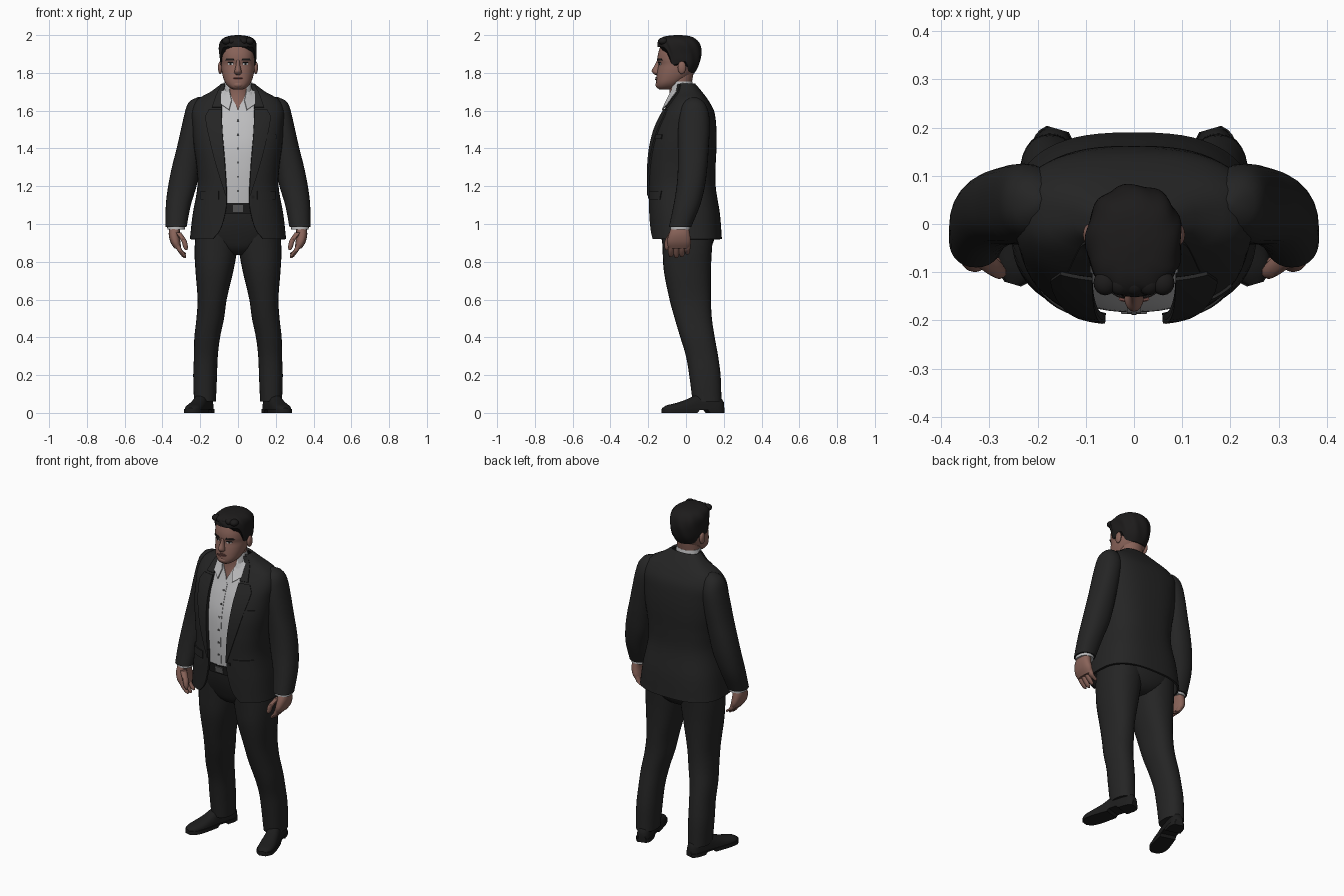
import bpy, bmesh
from math import sin, cos, asin, pi, radians
from mathutils import Vector, Matrix

if "Cube" in bpy.data.objects:
    bpy.data.objects.remove(bpy.data.objects["Cube"])


def material(name, r, g, b):
    m = bpy.data.materials.new(name)
    m.use_nodes = True
    m.diffuse_color = (r, g, b, 1)
    m.node_tree.nodes["Principled BSDF"].inputs["Base Color"].default_value = (r, g, b, 1)
    return m


suit = material("charcoal suit", .018, .018, .018)
leather = material("black leather", .012, .012, .012)
white = material("white shirt", .52, .52, .53)
skin = material("skin", .25, .125, .1)
lip = material("lips", .17, .07, .06)
dark = material("dark hair", .012, .011, .011)
metal = material("grey metal", .1, .1, .1)


def interp(table, z):
    """Smooth interpolation of table rows keyed by their first entry."""
    if z <= table[0][0]:
        return table[0][1:]
    if z >= table[-1][0]:
        return table[-1][1:]
    i = max(k for k, row in enumerate(table) if row[0] <= z)
    a, b = table[i], table[i + 1]
    before, after = table[max(i - 1, 0)], table[min(i + 2, len(table) - 1)]
    h = b[0] - a[0]
    t = (z - a[0]) / h
    out = []
    for k in range(1, len(a)):
        ma = (b[k] - before[k]) / (b[0] - before[0]) * h
        mb = (after[k] - a[k]) / (after[0] - a[0]) * h
        out.append((2*t**3 - 3*t*t + 1) * a[k] + (t**3 - 2*t*t + t) * ma
                   + (3*t*t - 2*t**3) * b[k] + (t**3 - t*t) * mb)
    return out


def power(v, p):
    return abs(v) ** p * (1 if v >= 0 else -1)


def surf(prof, z, theta, p, offset=0):
    """Point on a body section; rows are height, half width, front, back, centre x."""
    w, yf, yb, *cx = interp(prof, z)
    x, d, yc = w * power(sin(theta), p), (yb - yf) / 2, (yf + yb) / 2
    y = -d * power(cos(theta), p)
    n = Vector((x / w**2, y / d**2, 0)).normalized() * offset
    return Vector((x + (cx[0] if cx else 0), yc + y, z)) + n


def angle_at(prof, z, x, p):
    return asin(min(1, max(0, x) / interp(prof, z)[0]) ** (1 / p))


def finish(name, bm, mat, mirror, thick=0):
    me = bpy.data.meshes.new(name)
    bm.to_mesh(me)
    bm.free()
    me.materials.append(mat)
    me.polygons.foreach_set("use_smooth", [True] * len(me.polygons))
    ob = bpy.data.objects.new(name, me)
    bpy.context.collection.objects.link(ob)
    if thick:
        m = ob.modifiers.new("Thickness", "SOLIDIFY")
        m.thickness, m.offset = thick, -1
    if mirror:
        ob.modifiers.new("Mirror", "MIRROR").use_clip = False
    m = ob.modifiers.new("Sharp edges", "EDGE_SPLIT")
    m.split_angle = radians(45)
    return ob


def skin_rows(name, rows, mat, closed=True, mirror=False, thick=0):
    bm = bmesh.new()
    vs = [[bm.verts.new(p) for p in row] for row in rows]
    n = len(rows[0])
    for lo, hi in zip(vs, vs[1:]):
        for c in range(n if closed else n - 1):
            d = (c + 1) % n
            bm.faces.new((lo[c], lo[d], hi[d], hi[c]))
    if closed:
        bm.faces.new(vs[0][::-1])
        bm.faces.new(vs[-1])
        bmesh.ops.recalc_face_normals(bm, faces=bm.faces)
    return finish(name, bm, mat, mirror, thick)


def body(name, prof, mat, p=1, n=24, nz=24, mirror=False, z0=None, z1=None):
    z0, z1 = z0 or prof[0][0], z1 or prof[-1][0]
    rows = [[surf(prof, z0 + (z1 - z0) * r / nz, 2 * pi * c / n, p) for c in range(n)]
            for r in range(nz + 1)]
    return skin_rows(name, rows, mat, True, mirror)


def open_shell(name, prof, gap, mat, p, thick, n=56, nz=50):
    """Garment wrapped round the body and open down the front."""
    z0, z1, rows = prof[0][0], prof[-1][0], []
    for r in range(nz + 1):
        z = z0 + (z1 - z0) * r / nz
        a = angle_at(prof, z, interp(gap, z)[0], p)
        rows.append([surf(prof, z, a + (2 * pi - 2 * a) * c / n, p) for c in range(n + 1)])
    return skin_rows(name, rows, mat, False, False, thick)


def patch(name, prof, edges, mat, p, offset=.006, mirror=True, n=6, nz=12):
    """Thin plate lying on a surface; edges are height, inner x, outer x."""
    rows = []
    for r in range(nz + 1):
        z = edges[0][0] + (edges[-1][0] - edges[0][0]) * r / nz
        a, b = (angle_at(prof, z, x, p) for x in interp(edges, z))
        rows.append([surf(prof, z, a + (b - a) * c / n, p, offset) for c in range(n + 1)])
    return skin_rows(name, rows, mat, False, mirror, offset)


def blob(name, loc, size, mat, mirror=False):
    bm = bmesh.new()
    bmesh.ops.create_uvsphere(bm, u_segments=16, v_segments=10, radius=1,
                              matrix=Matrix.Translation(loc) @ Matrix.Diagonal((*size, 1)))
    return finish(name, bm, mat, mirror)


# Jacket with lapels, collar and pockets
BOX = .75
coat = [(.92, .255, -.19, .19), (1.05, .24, -.197, .18), (1.2, .215, -.2, .157),
        (1.31, .22, -.2, .157), (1.42, .235, -.188, .162), (1.52, .242, -.16, .16),
        (1.6, .245, -.118, .148), (1.66, .215, -.075, .115), (1.7, .145, -.05, .085),
        (1.745, .085, -.045, .047)]
coat_gap = [(.92, .135), (.96, .1), (1.02, .077), (1.12, .06), (1.3, .068),
            (1.5, .084), (1.6, .087), (1.68, .08), (1.745, .065)]
open_shell("jacket", coat, coat_gap, suit, BOX, .012)
patch("lapels", coat, [(1.15, .058, .064), (1.3, .066, .11), (1.45, .078, .148),
                       (1.58, .085, .17), (1.61, .085, .15)], suit, BOX, .009)
patch("jacket_collar", coat, [(1.62, .085, .135), (1.68, .08, .115), (1.74, .065, .083)],
      suit, BOX, .009)
patch("pocket_flaps", coat, [(1.13, .1, .195), (1.175, .1, .195)], suit, BOX)
patch("breast_pocket", coat, [(1.45, .12, .2), (1.475, .12, .2)], suit, BOX, mirror=False)
patch("jacket_button", coat, [(1.135, .07, .085), (1.15, .07, .085)], leather, BOX, mirror=False)

# Shirt, collar and buttons
shirt = [(1.08, .19, -.175, .13), (1.2, .195, -.182, .13), (1.31, .2, -.182, .13),
         (1.42, .21, -.172, .135), (1.52, .21, -.145, .13), (1.6, .18, -.115, .11),
         (1.66, .12, -.095, .07), (1.7, .083, -.085, .04)]
open_shell("shirt", shirt, [(1.08, 0), (1.55, 0), (1.61, .002), (1.66, .028), (1.7, .045)],
           white, .85, .004)
patch("shirt_placket", shirt, [(1.1, 0, .014), (1.59, 0, .014)], white, .85, .003)
for i in range(6):
    z = 1.17 + i * .075
    patch(f"shirt_button_{i + 1}", shirt, [(z, 0, .005), (z + .01, 0, .005)], metal, .85,
          n=2, nz=2)
band = [(1.67, .08, -.092, .048), (1.755, .07, -.085, .033)]
open_shell("collar_band", band, [(1.67, .04), (1.755, .05)], white, 1, .006, 30, 4)
skin_rows("collar_points", [[(.048, -.128, 1.605), (.09, -.1, 1.635)],
                            [(.035, -.106, 1.655), (.09, -.065, 1.685)],
                            [(.048, -.075, 1.715), (.077, -.015, 1.75)]],
          white, False, True, .006)

# Sleeves and cuffs
sleeve = [(.985, .056, -.09, .028, .328), (1.1, .066, -.066, .075, .316),
          (1.2, .075, -.05, .1, .295), (1.3, .074, -.043, .113, .276),
          (1.4, .07, -.042, .12, .255), (1.5, .067, -.042, .125, .235),
          (1.58, .064, -.035, .122, .22), (1.63, .054, -.02, .105, .215),
          (1.66, .036, .005, .08, .208), (1.672, .012, .03, .055, .2)]
body("sleeves", sleeve, suit, .9, 28, 40, True)
cuff = [(.97, .046, -.082, .02, .328), (1.0, .048, -.083, .022, .328)]
body("shirt_cuffs", cuff, white, .9, 24, 2, True)

# Hands
palm = [(.87, .018, -.092, .016, .318), (.9, .026, -.1, .026, .33),
        (.95, .029, -.09, .02, .338), (1.0, .028, -.07, .01, .328)]
body("palms", palm, skin, .8, 20, 10, True)
for i, name in enumerate(("index", "middle", "ring", "little")):
    y, tip = -.08 + i * .029, .832 + (0, -.006, 0, .014)[i]
    finger = [(tip - .007, .005, y - .006, y + .006, .281), (tip, .011, y - .012, y + .012, .285),
              (.86, .014, y - .015, y + .015, .308), (.895, .016, y - .016, y + .016, .324)]
    body(name + "_fingers", finger, skin, 1, 10, 8, True)
thumb = [(.862, .005, -.108, -.096, .274), (.87, .012, -.113, -.088, .276),
         (.91, .015, -.112, -.075, .286), (.955, .018, -.09, -.05, .318)]
body("thumbs", thumb, skin, 1, 10, 8, True)

# Trousers and belt
leg = [(.06, .058, .035, .188, .175), (.2, .063, .017, .183, .174), (.3, .063, 0, .17, .17),
       (.4, .068, -.03, .152, .163), (.5, .073, -.06, .137, .147), (.6, .077, -.087, .132, .137),
       (.75, .1, -.117, .132, .125), (.86, .112, -.124, .137, .118), (1.0, .11, -.13, .15, .11)]
body("trouser_legs", leg, suit, .88, 28, 40, True)
hips = [(.835, .05, -.06, .08), (.86, .12, -.1, .12), (.92, .21, -.13, .15),
        (1.0, .22, -.155, .155), (1.1, .195, -.172, .13)]
body("trouser_hips", hips, suit, .85, 32, 16)
belt = [(1.055, .206, -.175, .14), (1.11, .198, -.182, .135)]
body("belt", belt, leather, .85, 32, 2)
patch("belt_buckle", belt, [(1.064, 0, .026), (1.1, 0, .026)], metal, .85)

# Shoes, running from heel to toe and turned outward
heel, along, side = Vector((.158, .197, 0)), Vector((.28, -.96, 0)), Vector((.96, .28, 0))
last = [(0, .02, .06), (.02, .036, .085), (.08, .041, .105), (.14, .041, .1), (.2, .045, .072),
        (.26, .047, .052), (.31, .038, .04), (.335, .014, .026)]
upper, sole = [], []
for i in range(29):
    v = .335 * i / 28
    hw, top = interp(last, v)
    base = heel + along * v
    upper.append([base + side * hw * power(cos(a), .8) + Vector((0, 0, .018 + (top - .018) * sin(a)**.8))
                  for a in (pi * k / 12 for k in range(13))])
    under = .014 if .09 < v < .15 else 0
    sole.append([base + side * s * (hw + .004) + Vector((0, 0, z))
                 for s, z in ((1, under), (1, .021), (-1, .021), (-1, under))])
skin_rows("shoe_uppers", upper, leather, True, True)
skin_rows("shoe_soles", sole, leather, True, True)

# Neck and head
neck = [(1.55, .09, -.12, .06), (1.62, .08, -.1, .04), (1.7, .069, -.087, .026),
        (1.8, .068, -.1, .04)]
body("neck", neck, skin)
head = [(1.712, .025, -.14, -.09), (1.722, .045, -.154, -.05), (1.745, .066, -.158, -.02),
        (1.78, .08, -.156, .02), (1.815, .087, -.151, .048), (1.845, .089, -.146, .06),
        (1.87, .091, -.151, .066), (1.91, .091, -.146, .068), (1.95, .083, -.128, .058),
        (1.98, .055, -.09, .03)]
FACE = .88
body("head", head, skin, FACE, 40, 40)
nose = [(1.79, .01, -.165, -.13), (1.8, .02, -.176, -.13), (1.812, .018, -.182, -.13),
        (1.84, .011, -.166, -.13), (1.868, .009, -.153, -.13)]
body("nose", nose, skin, 1, 16, 12)
blob("ears", (.094, -.022, 1.828), (.012, .022, .034), skin, True)
blob("chin", (0, -.142, 1.737), (.03, .02, .018), skin)
patch("eyebrows", head, [(1.866, .018, .066), (1.875, .024, .06)], dark, FACE, .004)
patch("eyes", head, [(1.843, .026, .05), (1.852, .024, .052)], white, FACE, .002)
patch("irises", head, [(1.843, .034, .043), (1.853, .034, .043)], dark, FACE, .003)
patch("eyelids", head, [(1.852, .022, .054), (1.856, .026, .05)], dark, FACE, .004)
patch("upper_lip", head, [(1.772, 0, .03), (1.779, 0, .014)], lip, FACE, .005)
patch("lower_lip", head, [(1.762, 0, .014), (1.77, 0, .028)], lip, FACE, .006)

# Hair, with a hairline that drops from the forehead to the nape
hair = [(1.79, .075, -.15, .04), (1.84, .092, -.15, .068), (1.9, .097, -.15, .081),
        (1.94, .099, -.15, .077), (1.965, .093, -.147, .065), (1.983, .078, -.135, .046),
        (1.995, .05, -.105, .018), (2.0, .012, -.06, -.025)]
hairline = [(0, 1.937), (.9, 1.932), (1.15, 1.89), (1.3, 1.845), (1.6, 1.85),
            (1.85, 1.86), (2.15, 1.81), (pi, 1.797)]
rows = []
for r in range(25):
    t = sin(pi / 2 * r / 24)
    row = []
    for c in range(64):
        a = 2 * pi * c / 64
        low = interp(hairline, min(a, 2 * pi - a))[0]
        wave = .003 * sin(9 * a + 6 * t) * t * (1 - t) * 4
        row.append(surf(hair, low + (2.0 - low) * t, a, FACE, wave))
    rows.append(row)
skin_rows("hair", rows, dark)
for i in range(5):
    blob(f"hair_tuft_{i + 1}", (-.06 + i * .03, -.122, 1.968), (.024, .026, .019), dark)
